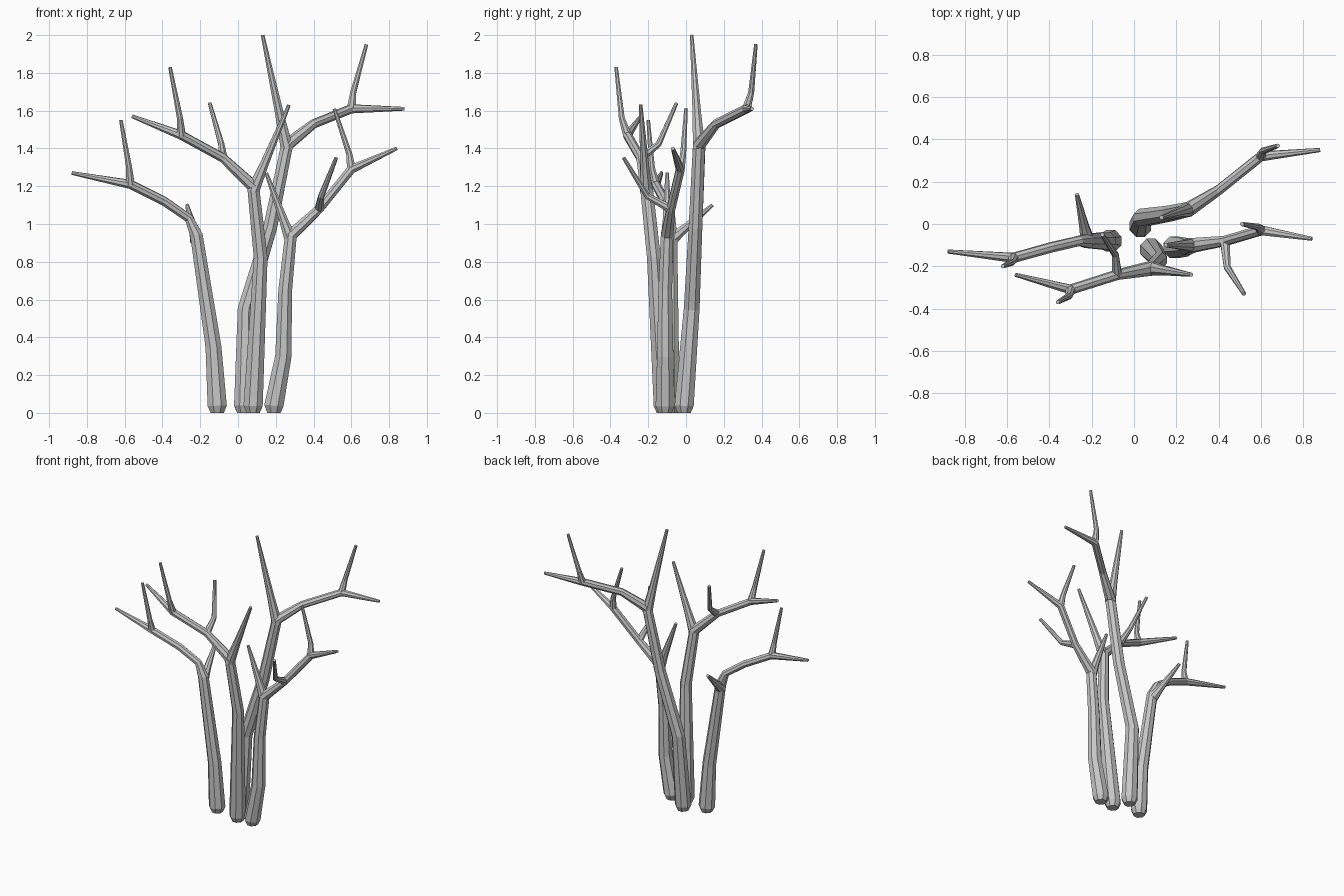
import bpy, bmesh, math
from mathutils import Vector

if "Cube" in bpy.data.objects:
    bpy.data.objects.remove(bpy.data.objects["Cube"], do_unlink=True)

SIDES = 8
FOOT, FORK, BOUGH, TWIG, TIP = 0.055, 0.036, 0.025, 0.017, 0.01

bark = bpy.data.materials.new("light_grey_bark")
bark.use_nodes = True
grey = (0.57, 0.57, 0.57, 1)
bark.diffuse_color = grey
bark.node_tree.nodes["Principled BSDF"].inputs["Base Color"].default_value = grey


def tube(bm, points, radii):
    """Faceted tube through the points, carried along without twist."""
    side = Vector((1, 0, 0))
    rings = []
    for i, point in enumerate(points):
        before = (point - points[max(i - 1, 0)]).normalized()
        after = (points[min(i + 1, len(points) - 1)] - point).normalized()
        axis = (before + after).normalized()
        side = (side - axis * side.dot(axis)).normalized()
        up = axis.cross(side)
        angles = [math.tau * (k + 0.5) / SIDES for k in range(SIDES)]
        rings.append([bm.verts.new(point + radii[i] * (side * math.cos(a) + up * math.sin(a)))
                      for a in angles])
    for low, high in zip(rings, rings[1:]):
        for k in range(SIDES):
            n = (k + 1) % SIDES
            bm.faces.new((low[k], low[n], high[n], high[k]))
    bm.faces.new(rings[0][::-1])
    bm.faces.new(rings[-1])


def add_stem(bm, trunk, bough):
    """Trunk with a chamfered foot, running on into its longest bough."""
    height = trunk[-1].z
    chamfer = trunk[0] + Vector((0, 0, FOOT - TWIG))
    points = [trunk[0], chamfer, *trunk[1:], *bough]
    radii = [FOOT - TWIG, FOOT]
    radii += [FORK + (FOOT - FORK) * (1 - p.z / height) ** 1.5 for p in trunk[1:]]
    radii += [BOUGH] * (len(bough) - 1) + [TIP]
    tube(bm, points, radii)


def add_branch(bm, joint, tip, elbow_share, radii):
    """Branch from a joint to its tip; the elbow lies at a share of each axis."""
    elbow = joint + Vector(d * s for d, s in zip(tip - joint, elbow_share))
    tube(bm, [joint, elbow, tip], radii)


def add_tree(name, trunk, bough, fork_tip, twigs):
    """Tree with one fork at the trunk top and twigs at numbered bough joints."""
    trunk = [Vector(p) for p in trunk]
    bough = [Vector(p) for p in bough]
    bm = bmesh.new()
    add_stem(bm, trunk, bough)
    crotch = trunk[-1] - Vector((0, 0, BOUGH))
    add_branch(bm, crotch, Vector(fork_tip), (0.3, 0.3, 0.3), (FORK, BOUGH, TIP))
    for joint, tip in twigs:
        add_branch(bm, bough[joint], Vector(tip), (0.12, 0.5, 0.25), (BOUGH, TWIG, TIP))
    mesh = bpy.data.meshes.new(name)
    bm.to_mesh(mesh)
    bm.free()
    mesh.materials.append(bark)
    bpy.context.collection.objects.link(bpy.data.objects.new(name, mesh))


# Left tree: low bough reaching left, short fork to the back
add_tree("left_tree",
         trunk=[(-0.11, -0.08, 0), (-0.13, -0.08, 0.35), (-0.22, -0.08, 0.94)],
         bough=[(-0.26, -0.08, 1.03), (-0.39, -0.11, 1.12), (-0.57, -0.16, 1.21),
                (-0.88, -0.13, 1.27)],
         fork_tip=(-0.27, 0.14, 1.1),
         twigs=[(2, (-0.62, -0.2, 1.55))])

# Front tree: high bough reaching left with two twigs
add_tree("front_tree",
         trunk=[(0.08, -0.12, 0), (0.12, -0.17, 0.82), (0.08, -0.21, 1.2)],
         bough=[(-0.08, -0.24, 1.35), (-0.3, -0.31, 1.47), (-0.56, -0.24, 1.57)],
         fork_tip=(0.27, -0.24, 1.63),
         twigs=[(0, (-0.15, -0.05, 1.64)), (1, (-0.36, -0.37, 1.83))])

# Back tree: the tallest, bough reaching right and back
add_tree("back_tree",
         trunk=[(0.03, -0.01, 0), (0.04, 0.03, 0.55), (0.17, 0.05, 0.98), (0.26, 0.07, 1.42)],
         bough=[(0.4, 0.16, 1.53), (0.6, 0.32, 1.61), (0.88, 0.35, 1.61)],
         fork_tip=(0.13, 0.03, 2),
         twigs=[(1, (0.68, 0.37, 1.95))])

# Right tree: low bough reaching right with a front twig and an upright twig
add_tree("right_tree",
         trunk=[(0.19, -0.11, 0), (0.24, -0.11, 0.3), (0.25, -0.11, 0.65), (0.28, -0.1, 0.94)],
         bough=[(0.43, -0.08, 1.08), (0.6, -0.03, 1.29), (0.84, -0.07, 1.4)],
         fork_tip=(0.15, -0.1, 1.27),
         twigs=[(0, (0.52, -0.33, 1.35)), (1, (0.51, 0, 1.61))])
